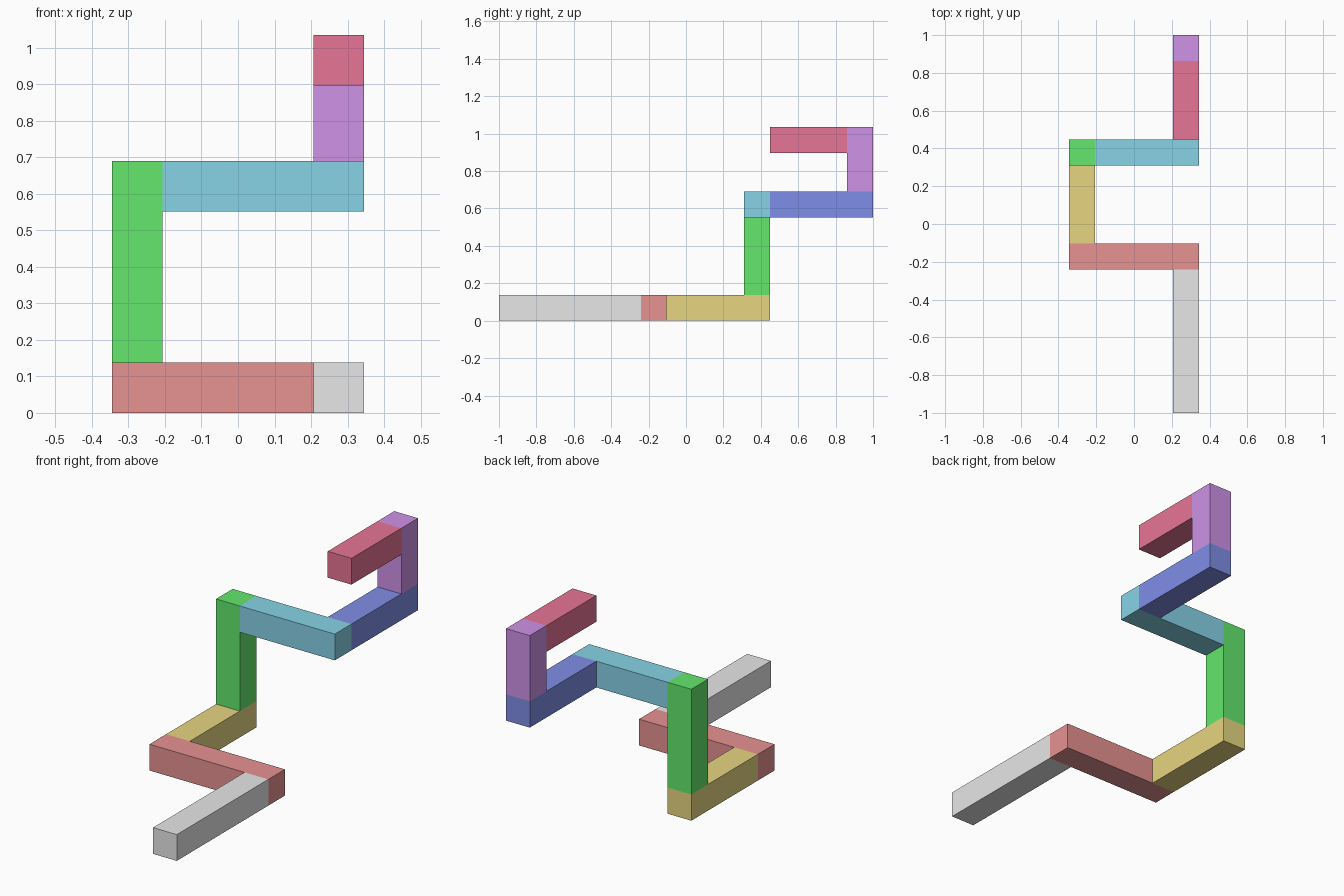
import bpy
import bmesh
from mathutils import Vector

if "Cube" in bpy.data.objects:
    bpy.data.objects.remove(bpy.data.objects["Cube"], do_unlink=True)

W = 2 / 14.5  # bar thickness; the whole chain is laid out in multiples of it


def srgb(*rgb):
    """Convert 0-255 screen colour to linear values."""
    return [((c / 255 + 0.055) / 1.055) ** 2.4 for c in rgb] + [1.0]


def make_material(name, rgb):
    mat = bpy.data.materials.new(name)
    mat.use_nodes = True
    mat.diffuse_color = srgb(*rgb)
    mat.node_tree.nodes["Principled BSDF"].inputs["Base Color"].default_value = srgb(*rgb)
    return mat


def make_bar(name, start, direction, length, mat):
    """Square bar running from the centre of its start cap along direction."""
    axis = Vector(direction)
    size = Vector([length if d else 1 for d in direction]) * W
    bm = bmesh.new()
    bmesh.ops.create_cube(bm, size=1)
    bmesh.ops.scale(bm, vec=size, verts=bm.verts)
    mesh = bpy.data.meshes.new(name)
    bm.to_mesh(mesh)
    bm.free()
    mesh.materials.append(mat)
    obj = bpy.data.objects.new(name, mesh)
    obj.location = start + axis * length * W / 2
    bpy.context.collection.objects.link(obj)
    return start + axis * length * W


# Chain of bars: name, direction, length, colour
BARS = [
    ("front_bar", (0, 1, 0), 5.5, "light grey", (231, 231, 231)),
    ("lower_cross_bar", (-1, 0, 0), 5, "dusty red", (231, 146, 146)),
    ("lower_rear_bar", (0, 1, 0), 4, "mustard yellow", (231, 214, 128)),
    ("tall_post", (0, 0, 1), 4, "bright green", (101, 235, 110)),
    ("upper_cross_bar", (1, 0, 0), 4, "sky cyan", (135, 211, 231)),
    ("upper_rear_bar", (0, 1, 0), 4, "periwinkle blue", (127, 141, 231)),
    ("short_post", (0, 0, 1), 2.5, "lilac purple", (208, 147, 233)),
    ("top_bar", (0, -1, 0), 3, "rose pink", (231, 117, 150)),
]

# Each bar starts on the side of the previous bar's end block
tip = Vector((2 * W, -1, W / 2))
previous = None
for name, direction, length, colour, rgb in BARS:
    axis = Vector(direction)
    if previous == "front_bar":
        # the lower cross bar caps the front bar, so it starts flush with its outer side
        tip += Vector((0.5, 0.5, 0)) * W
    elif previous:
        # step back into the end block, then out to its side
        tip += (axis - last_axis) * W / 2
    tip = make_bar(name, tip, direction, length, make_material(colour, rgb))
    previous, last_axis = name, axis
